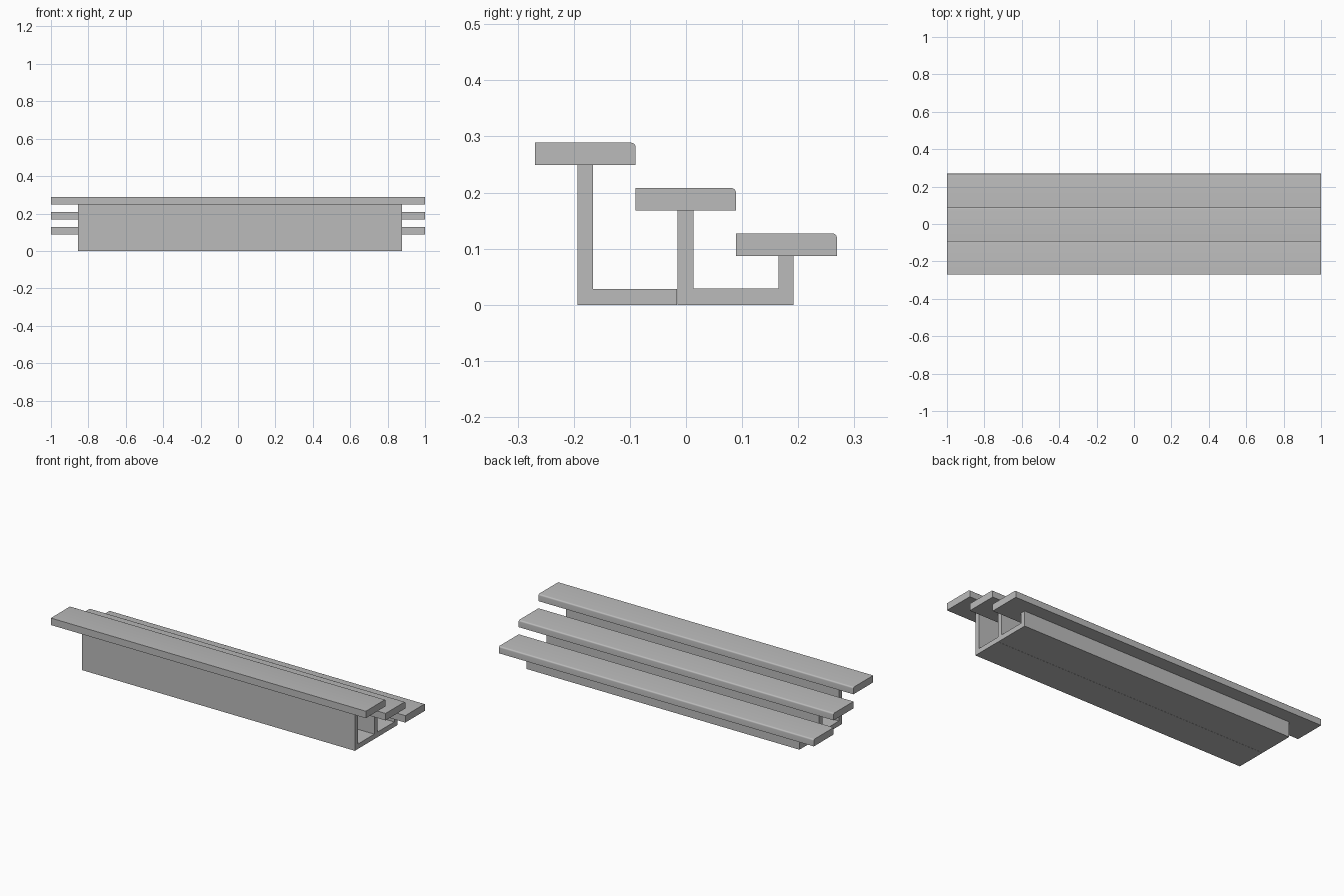
import bpy, bmesh, math

if "Cube" in bpy.data.objects:
    bpy.data.objects.remove(bpy.data.objects["Cube"], do_unlink=True)

grey = bpy.data.materials.new("plain grey")
grey.use_nodes = True
grey.diffuse_color = (0.5, 0.5, 0.5, 1)
grey.node_tree.nodes["Principled BSDF"].inputs["Base Color"].default_value = (0.5, 0.5, 0.5, 1)


def extrude_profile(name, profile, x0, x1):
    """Sweep a closed (y, z) profile along x."""
    bm = bmesh.new()
    face = bm.faces.new([bm.verts.new((x0, y, z)) for y, z in profile])
    swept = bmesh.ops.extrude_face_region(bm, geom=[face])["geom"]
    bmesh.ops.translate(bm, vec=(x1 - x0, 0, 0),
                        verts=[v for v in swept if isinstance(v, bmesh.types.BMVert)])
    bmesh.ops.recalc_face_normals(bm, faces=bm.faces)
    mesh = bpy.data.meshes.new(name)
    bm.to_mesh(mesh)
    bm.free()
    mesh.materials.append(grey)
    obj = bpy.data.objects.new(name, mesh)
    bpy.context.collection.objects.link(obj)
    bpy.ops.object.select_all(action='DESELECT')
    obj.select_set(True)
    bpy.context.view_layer.objects.active = obj
    bpy.ops.object.shade_smooth_by_angle(angle=math.radians(30))
    return obj


def tread(name, y0, y1, z0, z1, r=0.008, steps=5):
    """Plank with a rounded upper rear edge."""
    nose = []
    for i in range(steps + 1):
        a = math.pi / 2 * i / steps
        nose.append((y1 - r + r * math.cos(a), z1 - r + r * math.sin(a)))
    extrude_profile(name, [(y0, z0), (y1, z0)] + nose + [(y0, z1)], -1, 1)


# Three stepped treads
tread("upper_tread", -0.269, -0.09, 0.249, 0.289)
tread("middle_tread", -0.09, 0.089, 0.168, 0.208)
tread("lower_tread", 0.089, 0.269, 0.087, 0.127)

# Supporting channels beneath the treads
LEFT, RIGHT = 0.877, -0.855
extrude_profile("front_support",
                [(-0.193, 0), (-0.016, 0), (-0.016, 0.028), (-0.166, 0.028),
                 (-0.166, 0.249), (-0.193, 0.249)], RIGHT, LEFT)
extrude_profile("rear_support",
                [(-0.015, 0), (0.192, 0), (0.192, 0.087), (0.165, 0.087),
                 (0.165, 0.029), (0.013, 0.029), (0.013, 0.168), (-0.015, 0.168)],
                RIGHT, LEFT)
